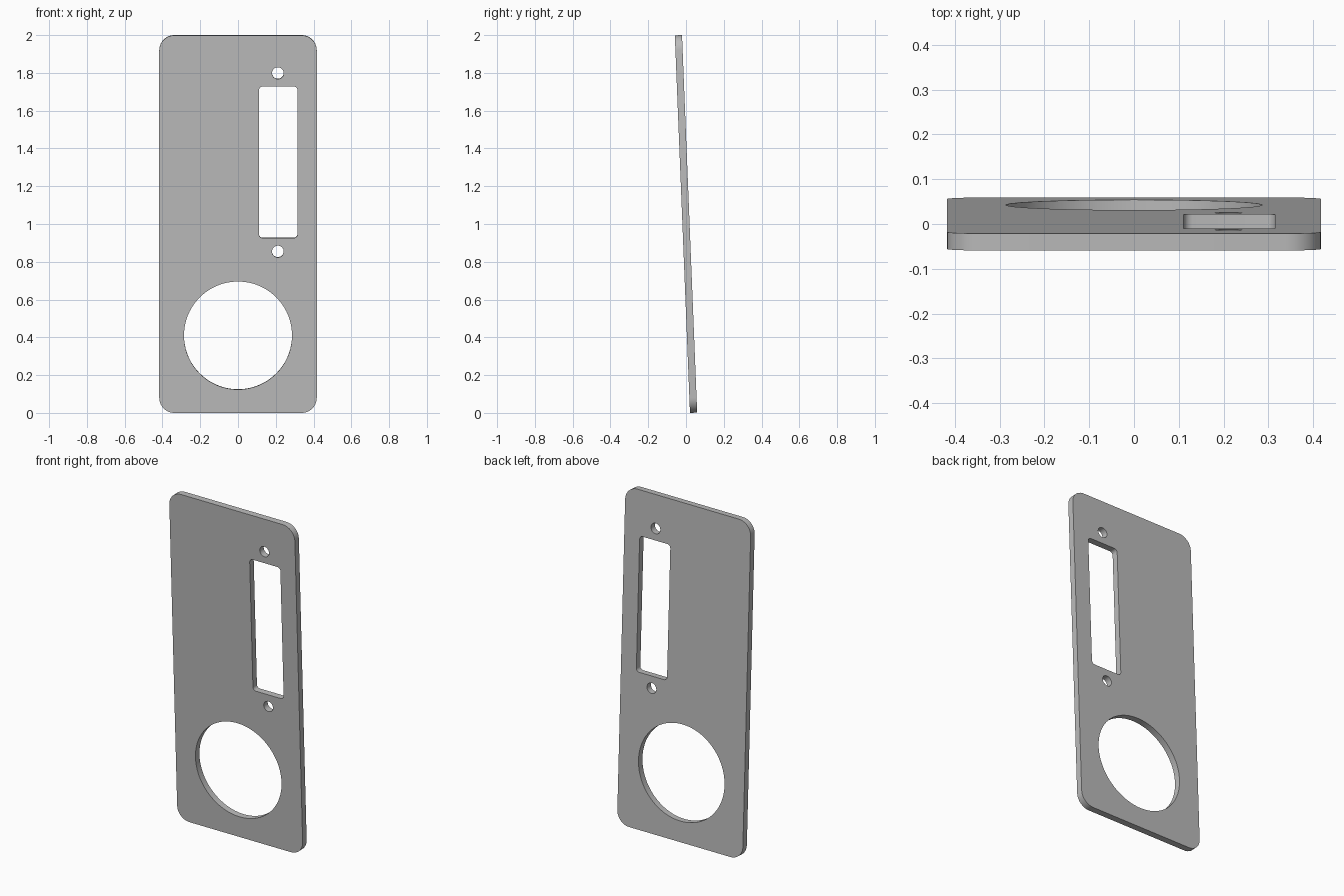
import bpy, bmesh
from math import sin, cos, pi, radians
from mathutils import Matrix

if "Cube" in bpy.data.objects:
    bpy.data.objects.remove(bpy.data.objects["Cube"], do_unlink=True)

THICK = 0.038
TILT = radians(2.3)
WIDTH = 0.834
HEIGHT = (2 - THICK * sin(TILT)) / cos(TILT)


def rounded_outline(cx, cz, w, h, r, seg):
    """Points of a rounded rectangle; a circle when r is half of w and h."""
    pts = []
    for k, (sx, sz) in enumerate([(1, 1), (-1, 1), (-1, -1), (1, -1)]):
        ox, oz = cx + sx * (w / 2 - r), cz + sz * (h / 2 - r)
        for i in range(seg + 1):
            a = (k + i / seg) * pi / 2
            pts.append((ox + r * cos(a), oz + r * sin(a)))
    return pts


def circle(cx, cz, r, seg):
    return rounded_outline(cx, cz, 2 * r, 2 * r, r, seg)


# Plate outline and its openings, measured from the plate centre
outlines = [
    rounded_outline(0, 0, WIDTH, HEIGHT, 0.08, 10),
    circle(0, -0.59, 0.286, 24),                       # large round opening
    rounded_outline(0.213, 0.328, 0.204, 0.803, 0.02, 6),  # long slot
    circle(0.211, 0.80, 0.031, 8),                     # upper screw hole
    circle(0.211, -0.145, 0.031, 8),                   # lower screw hole
]

bm = bmesh.new()
for pts in outlines:
    vs = [bm.verts.new((x, -THICK / 2, z)) for x, z in pts]
    for a, b in zip(vs, vs[1:] + vs[:1]):
        bm.edges.new((a, b))
bmesh.ops.remove_doubles(bm, verts=bm.verts[:], dist=0.0001)
bmesh.ops.triangle_fill(bm, use_beauty=True, edges=bm.edges[:], normal=(0, -1, 0))

# Give the flat face its thickness, then lean the top forward
out = bmesh.ops.extrude_face_region(bm, geom=bm.faces[:], use_keep_orig=True)
back = [g for g in out["geom"] if isinstance(g, bmesh.types.BMVert)]
bmesh.ops.translate(bm, verts=back, vec=(0, THICK, 0))
bmesh.ops.recalc_face_normals(bm, faces=bm.faces[:])
bm.transform(Matrix.Translation((0, 0, 1)) @ Matrix.Rotation(TILT, 4, "X"))

mesh = bpy.data.meshes.new("face_plate")
bm.to_mesh(mesh)
bm.free()
plate = bpy.data.objects.new("face_plate", mesh)
bpy.context.collection.objects.link(plate)

# Plain grey finish
grey = bpy.data.materials.new("plain_grey")
grey.use_nodes = True
colour = (0.5, 0.5, 0.5, 1)
grey.diffuse_color = colour
grey.node_tree.nodes["Principled BSDF"].inputs["Base Color"].default_value = colour
mesh.materials.append(grey)

# Smooth the rounded edges and holes, keep the rims sharp
bpy.ops.object.select_all(action="DESELECT")
plate.select_set(True)
bpy.context.view_layer.objects.active = plate
bpy.ops.object.shade_smooth_by_angle(angle=radians(30))
